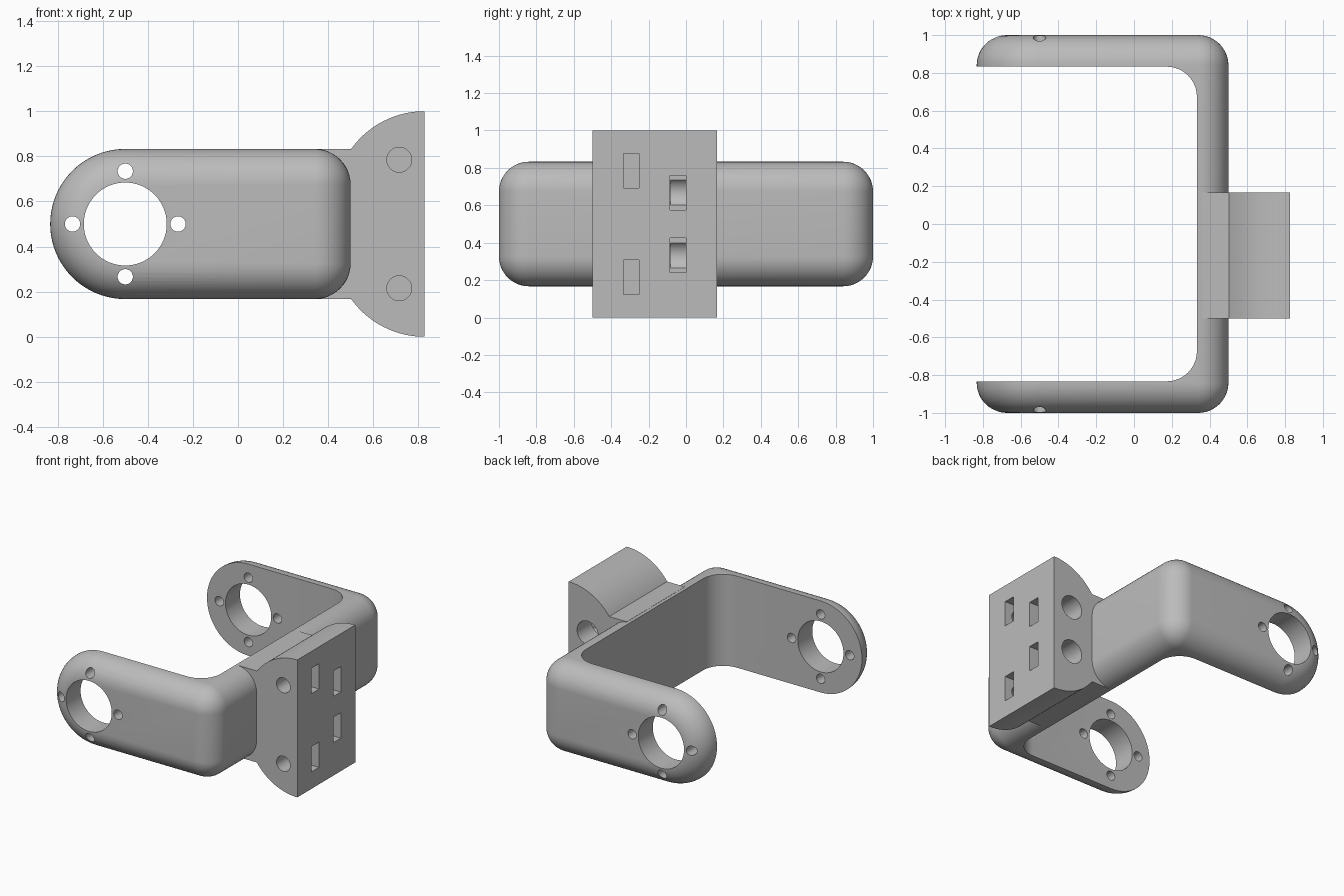
import bpy, bmesh
from math import sin, cos, pi, radians

cube = bpy.data.objects.get("Cube")
if cube:
    bpy.data.objects.remove(cube, do_unlink=True)

grey = bpy.data.materials.new("plain grey")
grey.use_nodes = True
COLOUR = (0.5, 0.5, 0.5, 1)
grey.diffuse_color = COLOUR
grey.node_tree.nodes["Principled BSDF"].inputs["Base Color"].default_value = COLOUR


def arc(cx, cy, r, start, end, n):
    steps = [radians(start + (end - start) * i / n) for i in range(n + 1)]
    return [(cx + r * cos(a), cy + r * sin(a)) for a in steps]


def loft(name, rings):
    """Skin a stack of equal-length rings and cap both ends."""
    bm = bmesh.new()
    loops = [[bm.verts.new(p) for p in ring] for ring in rings]
    n = len(loops[0])
    for a, b in zip(loops, loops[1:]):
        for i in range(n):
            j = (i + 1) % n
            bm.faces.new((a[i], a[j], b[j], b[i]))
    bm.faces.new(loops[0])
    bm.faces.new(loops[-1])
    bmesh.ops.remove_doubles(bm, verts=bm.verts, dist=1e-5)
    bmesh.ops.recalc_face_normals(bm, faces=bm.faces)
    mesh = bpy.data.meshes.new(name)
    bm.to_mesh(mesh)
    bm.free()
    mesh.materials.append(grey)
    obj = bpy.data.objects.new(name, mesh)
    bpy.context.collection.objects.link(obj)
    return obj


def prism_y(name, profile, y0, y1):
    return loft(name, [[(x, y, z) for x, z in profile] for y in (y0, y1)])


def hole_y(x, z, r, y0, y1, n=48):
    return prism_y("hole_cutter", arc(x, z, r, 0, 360, n)[:-1], y0, y1)


def cut(obj, cutter):
    cutter.hide_render = True
    mod = obj.modifiers.new("cut", "BOOLEAN")
    mod.operation = "DIFFERENCE"
    mod.solver = "EXACT"
    mod.object = cutter
    bpy.context.view_layer.objects.active = obj
    bpy.ops.object.modifier_apply(modifier=mod.name)
    bpy.data.objects.remove(cutter, do_unlink=True)


def smooth(obj):
    bpy.ops.object.select_all(action="DESELECT")
    obj.select_set(True)
    bpy.context.view_layer.objects.active = obj
    bpy.ops.object.shade_smooth_by_angle(angle=radians(30))


# Bracket: rounded solid with one semicircular end
R, HALF, MID, AXIS = 0.16, 0.333, 0.5, -0.5
SEG = 12


def bracket_ring(y, d):
    core = HALF - R
    ring = arc(AXIS, MID, core + d, 90, 270, 40)
    ring += arc(0.5 - R, MID - core, d, 270, 360, SEG)
    ring += arc(0.5 - R, MID + core, d, 0, 90, SEG)
    return [(x, y, z) for x, z in ring]


angles = [pi / 2 * i / SEG for i in range(SEG + 1)]
rings = [bracket_ring(-(1 - R) - R * cos(a), R * sin(a)) for a in angles]
rings += [bracket_ring(1 - R + R * sin(a), R * cos(a)) for a in angles]
bracket = loft("u_bracket", rings)

# Hollow between the arms, with rounded inner corners
IN = 0.833
plan = [(-1.2, IN), (-1.2, -IN)]
plan += arc(HALF - R, -IN + R, R, 270, 360, SEG) + arc(HALF - R, IN - R, R, 0, 90, SEG)
cut(bracket, loft("hollow_cutter", [[(x, y, z) for x, y in plan] for z in (-0.2, 1.2)]))

# Large bore and four screw holes through both arms
cut(bracket, hole_y(AXIS, MID, 0.184, -1.2, 1.2, 64))
for k in range(4):
    a = k * pi / 2
    cut(bracket, hole_y(AXIS + 0.234 * cos(a), MID + 0.234 * sin(a), 0.034, -1.2, 1.2, 24))
smooth(bracket)

# Mounting block with curved flanks
FRONT, BACK, FACE = -0.5, 0.167, 0.827
upper = arc(FACE, 0.6, 0.4, 90, 144.4, 20) + [(0.5, IN), (0.36, IN)]
lower = [(x, 1 - z) for x, z in reversed(upper)]
block = prism_y("mounting_block", upper + lower, FRONT, BACK)


def pocket(y0, y1, z, half):
    profile = [(0.623, z - half), (0.95, z - half), (0.95, z + half), (0.623, z + half)]
    return prism_y("pocket_cutter", profile, y0, y1)


# Blind bolt holes, each meeting a nut pocket in the mounting face
for side in (-1, 1):
    cut(block, hole_y(0.715, MID + side * 0.285, 0.055, FRONT - 0.1, -0.252))
    cut(block, pocket(-0.335, -0.25, MID + side * 0.285, 0.092))
    cut(block, hole_y(0.675, MID + side * 0.168, 0.085, -0.083, BACK + 0.1))
    cut(block, pocket(-0.085, 0, MID + side * 0.168, 0.092))
smooth(block)
